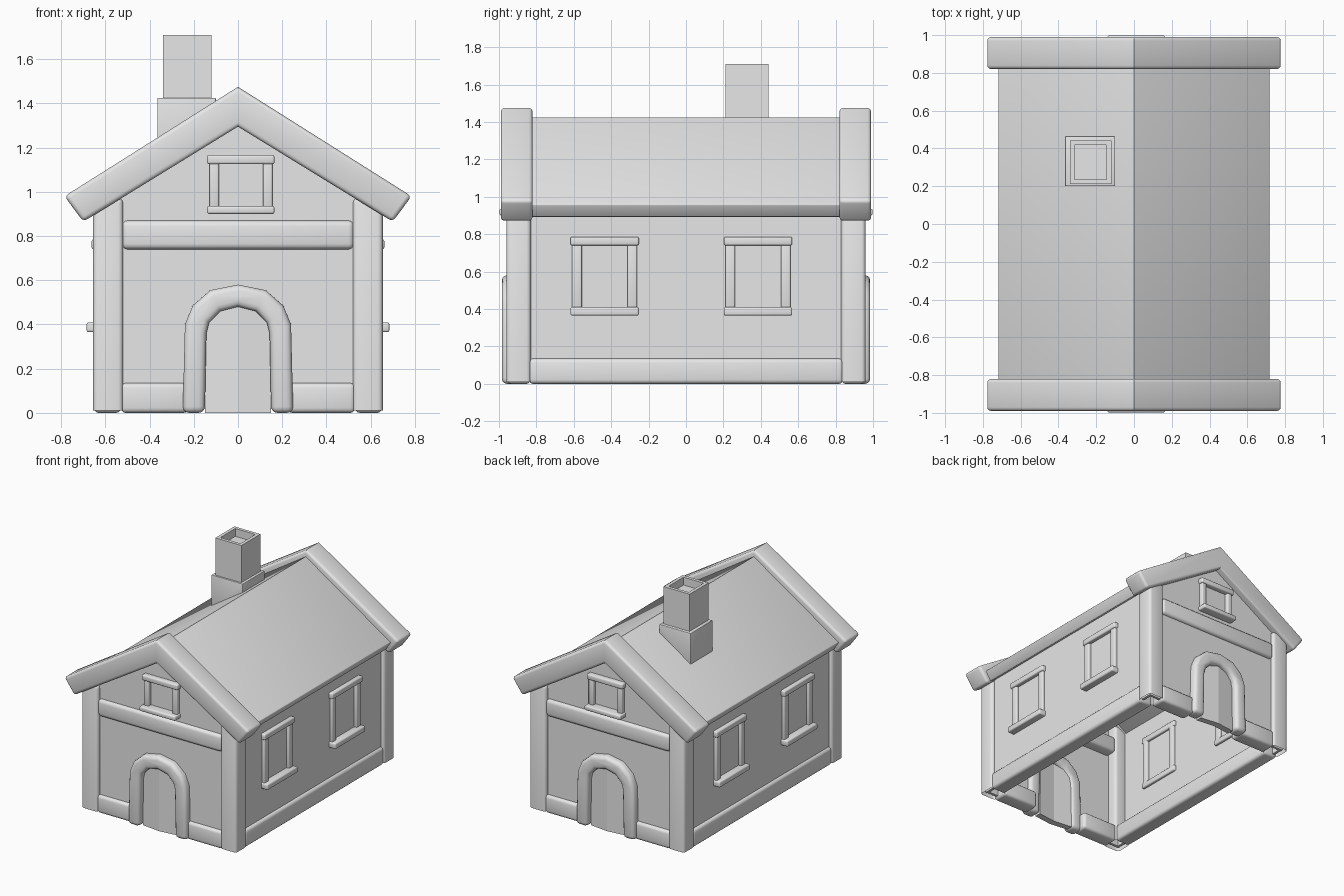
import bpy, bmesh, math
from mathutils import Vector

cube = bpy.data.objects.get("Cube")
if cube:
    bpy.data.objects.remove(cube, do_unlink=True)

mat = bpy.data.materials.new("plain_grey")
mat.use_nodes = True
GREY = (0.8, 0.8, 0.8, 1)
mat.diffuse_color = GREY
mat.node_tree.nodes["Principled BSDF"].inputs["Base Color"].default_value = GREY


def finish(name, bm, bevel=0.0, open_bottom=False):
    """Bevel the hard edges (never the ridge line), then make the object."""
    bmesh.ops.recalc_face_normals(bm, faces=bm.faces[:])
    if open_bottom:
        floor = [f for f in bm.faces if f.normal.z < -0.9]
        bmesh.ops.delete(bm, geom=floor, context='FACES')
    if bevel:
        edges = [e for e in bm.edges
                 if e.calc_face_angle(0) > math.radians(40)
                 and any(abs(v.co.x) > 0.001 for v in e.verts)]
        bmesh.ops.bevel(bm, geom=edges, offset=bevel, segments=3,
                        profile=0.5, affect='EDGES', clamp_overlap=True)
    mesh = bpy.data.meshes.new(name)
    bm.to_mesh(mesh)
    bm.free()
    mesh.materials.append(mat)
    obj = bpy.data.objects.new(name, mesh)
    bpy.context.collection.objects.link(obj)
    bpy.ops.object.select_all(action='DESELECT')
    obj.select_set(True)
    bpy.context.view_layer.objects.active = obj
    bpy.ops.object.shade_smooth_by_angle(angle=math.radians(35))
    return obj


def prism(name, outline, y0, y1, bevel=0.0):
    """Extrude an (x, z) outline from y0 to y1."""
    bm = bmesh.new()
    face = bm.faces.new([bm.verts.new((x, y0, z)) for x, z in outline])
    new = bmesh.ops.extrude_face_region(bm, geom=[face])["geom"]
    verts = [g for g in new if isinstance(g, bmesh.types.BMVert)]
    bmesh.ops.translate(bm, verts=verts, vec=(0, y1 - y0, 0))
    return finish(name, bm, bevel)


def box(name, xs, ys, zs, bevel=0.0, open_bottom=False):
    bm = bmesh.new()
    bmesh.ops.create_cube(bm, size=1)
    ranges = [sorted(r) for r in (xs, ys, zs)]
    for v in bm.verts:
        v.co = Vector([r[0] if c < 0 else r[1] for c, r in zip(v.co, ranges)])
    return finish(name, bm, bevel, open_bottom)


def mirrored(half):
    """Complete a right-half outline that starts and ends near x = 0."""
    return half + [(-x, z) for x, z in reversed(half) if x > 0]


def chevron(top, edge, low, inner):
    """Roof section: ridge, outer edge, lower edge, inner ridge."""
    left = [(-x, z) for x, z in (low, edge)]
    return [(0, top), edge, low, (0, inner)] + left


# Roof slab between the two gable trims
prism("roof", chevron(1.425, (0.72, 0.96), (0.675, 0.89), 1.326), -0.83, 0.83, 0.008)

# Gable outline and door arch
gable = mirrored([(0, 1.32), (0.63, 0.92), (0.63, 0.02)])
outer = [(0.25, 0), (0.24, 0.4), (0.205, 0.485), (0.125, 0.555), (0, 0.58)]
inner = [(0, 0.48), (0.08, 0.46), (0.13, 0.41), (0.143, 0.36), (0.15, 0)]
arch = outer + [(-x, z) for x, z in reversed(outer[:-1])]
arch += [(-x, z) for x, z in reversed(inner)] + inner[1:]


def door(name, s):
    """Two leaves meeting in a shallow crease, filling the arch."""
    bm = bmesh.new()
    for side in (-1, 1):
        pts = [(0, 0)] + inner
        loops = []
        for depth in (0.0, 0.05):
            loops.append([bm.verts.new((side * x, s * (0.955 - 0.12 * x - depth), z))
                          for x, z in pts])
        for loop in loops:
            bm.faces.new(loop)
        n = len(pts)
        for i in range(n):
            j = (i + 1) % n
            bm.faces.new([loops[0][i], loops[0][j], loops[1][j], loops[1][i]])
    bmesh.ops.recalc_face_normals(bm, faces=bm.faces[:])
    return finish(name, bm)


# Both gable ends
for end, s in (("front", -1), ("back", 1)):
    prism(end + "_gable_trim",
          chevron(1.475, (0.785, 0.98), (0.7, 0.865), 1.295), s * 0.82, s * 0.99, 0.02)
    prism(end + "_wall", gable, s * 0.91, s * 0.93)
    box(end + "_cross_beam", (-0.525, 0.525), (s * 0.83, s * 0.955), (0.74, 0.87), 0.025)
    prism(end + "_door_frame", arch, s * 0.88, s * 0.985, 0.028)
    door(end + "_door", s)

    # Small attic window
    box(end + "_attic_lintel", (-0.14, 0.165), (s * 0.89, s * 0.97), (1.125, 1.167), 0.01)
    box(end + "_attic_sill", (-0.14, 0.165), (s * 0.89, s * 0.998), (0.9, 0.936), 0.01)
    for x in (-0.107, 0.135):
        box(end + "_attic_jamb", (x - 0.021, x + 0.021), (s * 0.89, s * 0.96),
            (0.92, 1.14), 0.008)

    # Corner posts and short base beams beside the door
    for side, t in (("left", 1), ("right", -1)):
        box(f"{end}_{side}_post", (t * 0.52, t * 0.655), (s * 0.83, s * 0.96),
            (0.01, 0.97), 0.022, open_bottom=True)
        box(f"{end}_{side}_base_beam", (t * 0.225, t * 0.53), (s * 0.83, s * 0.955),
            (0, 0.135), 0.022)

# Long side walls with base beams and two windows each
for side, t in (("left", 1), ("right", -1)):
    box(side + "_wall", (t * 0.61, t * 0.63), (-0.92, 0.92), (0.02, 0.925))
    box(side + "_base_beam", (t * 0.53, t * 0.652), (-0.84, 0.84), (0, 0.135), 0.022)
    for y in (-0.435, 0.385):
        box(side + "_window_lintel", (t * 0.59, t * 0.662), (y - 0.183, y + 0.183),
            (0.74, 0.786), 0.01)
        box(side + "_window_sill", (t * 0.59, t * 0.685), (y - 0.183, y + 0.183),
            (0.365, 0.41), 0.01)
        for offset in (-0.148, 0.148):
            c = y + offset
            box(side + "_window_jamb", (t * 0.59, t * 0.652), (c - 0.026, c + 0.026),
                (0.39, 0.76), 0.008)

# Chimney: base cut to the roof slope, then a hollow stack
prism("chimney_base", [(-0.365, 1.15), (-0.1, 1.32), (-0.1, 1.425), (-0.365, 1.425)],
      0.2, 0.465, 0.004)
bm = bmesh.new()
bmesh.ops.create_cube(bm, size=1)
for v in bm.verts:
    v.co = Vector((-0.23 + v.co.x * 0.22, 0.327 + v.co.y * 0.23, 1.56 + v.co.z * 0.3))
top = max(bm.faces, key=lambda f: f.calc_center_median().z)
bmesh.ops.inset_region(bm, faces=[top], thickness=0.035)
pit = bmesh.ops.extrude_face_region(bm, geom=[top])["geom"]
bmesh.ops.translate(bm, verts=[g for g in pit if isinstance(g, bmesh.types.BMVert)],
                    vec=(0, 0, -0.06))
if top.is_valid:
    bmesh.ops.delete(bm, geom=[top], context='FACES_ONLY')
finish("chimney_stack", bm)
